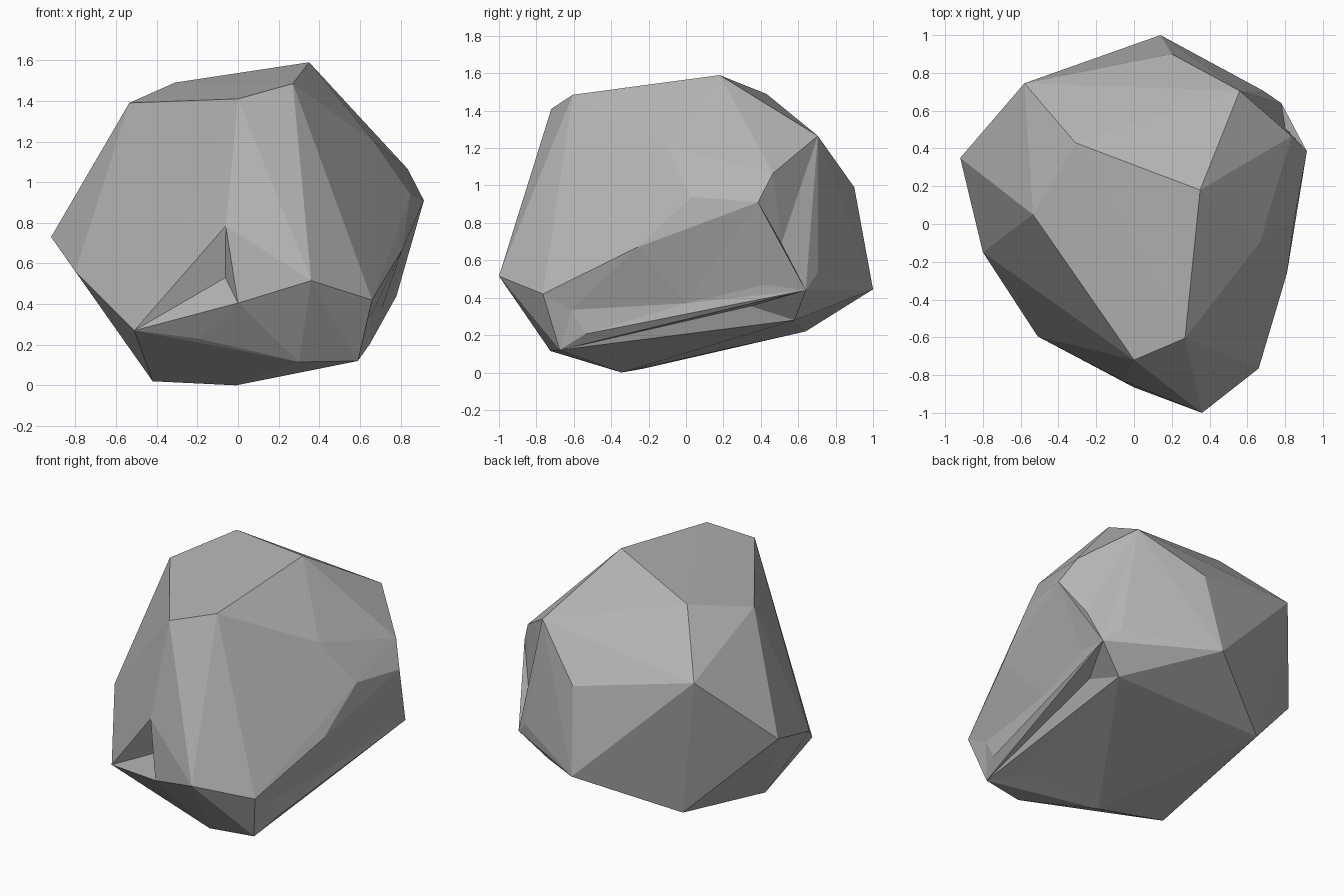
import bpy, bmesh
from mathutils import Vector
from mathutils.bvhtree import BVHTree

if "Cube" in bpy.data.objects:
    bpy.data.objects.remove(bpy.data.objects["Cube"])

CENTRE = Vector((0, 0, 0.75))

# corner points of the rock, grouped by area
TOP = [(.35, .18, 1.59), (-.31, .43, 1.49), (-.535, .05, 1.39),
       (0, -.72, 1.41), (.27, -.605, 1.485), (.56, .705, 1.265)]
SIDES = [(.14, 1, .445), (.20, .90, .99), (-.58, .745, 1.16),
         (-.92, .35, .73), (-.80, -.15, .56), (-.51, -.595, .27),
         (.36, -1, .515), (.66, -.765, .42), (.665, -.10, 1.205)]
BASE = [(-.42, -.23, .02), (-.01, -.345, 0), (.30, -.725, .115),
        (.59, -.675, .12), (.475, -.48, .115), (-.425, .64, .22), (.605, .58, .28)]
LEDGE = [(.81, -.26, .67), (.85, .03, .94), (.915, .385, .91), (.835, .465, 1.065),
         (.80, .51, .69), (.78, .64, .44), (.685, .705, .535)]
HOLLOW = [(.65, -.61, .335), (.65, -.54, .205), (.705, 0, .37), (.765, .425, .47)]
NOTCH = [(-.06, -.83, .785), (-.195, -.67, .23), (0, -.865, .405)]
DEEP = [(-.062, -.74, .53), (.64, .345, .355)]


def wrap(points, lift):
    """Hull through every point: lift sunken points to the surface, wrap, drop them back."""
    goal = [Vector(p) for p in points]
    lifted = [p.copy() for p in goal]
    for _ in range(20):
        bm = bmesh.new()
        verts = [bm.verts.new(p) for p in lifted]
        bmesh.ops.convex_hull(bm, input=verts, use_existing_faces=False)
        sunken = [i for i, v in enumerate(verts) if not v.is_valid or not v.link_faces]
        if not sunken:
            break
        tree = BVHTree.FromBMesh(bm)
        for i in sunken:
            ray = (goal[i] - CENTRE).normalized()
            lifted[i] = CENTRE + ray * (tree.ray_cast(CENTRE, ray)[3] * lift[i])
    for v, p in zip(verts, goal):
        if v.is_valid:
            v.co = p
    return bm


# rock body: dents are wrapped a little proud so they link to their neighbours
shell = TOP + SIDES + BASE + LEDGE + HOLLOW + NOTCH
lift = [1.004] * len(TOP + SIDES) + [1.015] * len(BASE) + [1.02] * len(LEDGE + HOLLOW + NOTCH)
bm = wrap(shell + DEEP, lift + [1.004] * len(DEEP))
bmesh.ops.delete(bm, geom=[v for v in bm.verts if not v.link_faces], context='VERTS')
bmesh.ops.recalc_face_normals(bm, faces=bm.faces[:])
mesh = bpy.data.meshes.new("rock")
bm.to_mesh(mesh)
bm.free()
rock = bpy.data.objects.new("rock", mesh)
bpy.context.collection.objects.link(rock)

# dark stone
stone = bpy.data.materials.new("stone")
stone.diffuse_color = (.46, .46, .46, 1)
stone.use_nodes = True
stone.node_tree.nodes["Principled BSDF"].inputs["Base Color"].default_value = stone.diffuse_color
mesh.materials.append(stone)
